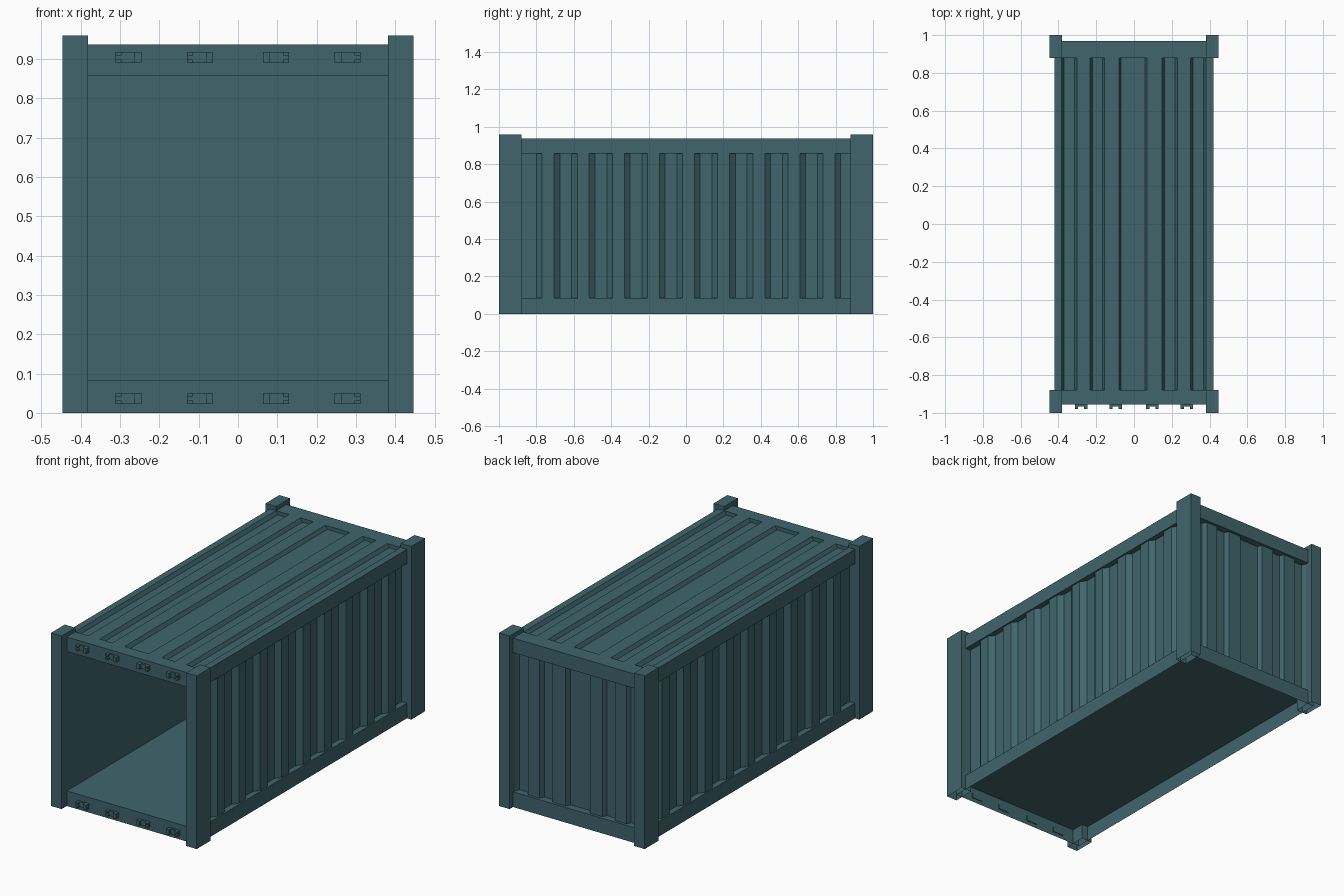
import bpy, bmesh
from mathutils import Vector

if "Cube" in bpy.data.objects:
    bpy.data.objects.remove(bpy.data.objects["Cube"])

paint = bpy.data.materials.new("teal_paint")
paint.diffuse_color = (0.05, 0.13, 0.15, 1)
paint.use_nodes = True
paint.node_tree.nodes["Principled BSDF"].inputs["Base Color"].default_value = paint.diffuse_color


def finish(bm, name, normals=True):
    if normals:
        bmesh.ops.recalc_face_normals(bm, faces=bm.faces)
    me = bpy.data.meshes.new(name)
    bm.to_mesh(me)
    bm.free()
    me.materials.append(paint)
    ob = bpy.data.objects.new(name, me)
    bpy.context.collection.objects.link(ob)
    return ob


def add_box(bm, x, y, z, open_bottom=False):
    vs = bmesh.ops.create_cube(bm, size=1)["verts"]
    for v in vs:
        v.co = Vector([a + (b - a) * (c + 0.5) for (a, b), c in zip((x, y, z), v.co)])
    if open_bottom:
        low = [f for f in {f for v in vs for f in v.link_faces}
               if all(v.co.z < z[0] + 1e-5 for v in f.verts)]
        bmesh.ops.delete(bm, geom=low, context="FACES_ONLY")


def box(name, x, y, z, open_bottom=False):
    bm = bmesh.new()
    add_box(bm, x, y, z, open_bottom)
    return finish(bm, name, not open_bottom)


def prism(name, points, offset):
    """Extrude a closed 3D outline along an offset."""
    bm = bmesh.new()
    face = bm.faces.new([bm.verts.new(p) for p in points])
    new = bmesh.ops.extrude_face_region(bm, geom=[face], use_keep_orig=True)["geom"]
    bmesh.ops.translate(bm, vec=offset, verts=[v for v in new if isinstance(v, bmesh.types.BMVert)])
    return finish(bm, name)


FLOOR, CEIL, ROOF = 0.084, 0.857, 0.937

# Base: skirt and floor as one sheet, open underneath
box("base_frame", (-0.42, 0.42), (-0.955, 0.97), (0, FLOOR), True)

# Corner posts, open underneath
for sx in (-1, 1):
    for sy in (-1, 1):
        box("corner_post", sorted((sx * 0.382, sx * 0.447)),
            sorted((sy * 0.88, sy)), (0, 0.96), True)

# Shared groove pattern across the width: (left, right) of each recess
grooves = [(-0.383, -0.303), (-0.232, -0.155), (-0.08, 0.07), (0.149, 0.23), (0.3, 0.381)]


def grooved(high, low):
    pts = []
    for a, b in grooves:
        pts += [(a, high), (a + 0.012, low), (b - 0.012, low), (b, high)]
    return pts


# Grooved roof with its side rails
line = [(-0.42, CEIL), (-0.42, ROOF)] + grooved(ROOF, ROOF - 0.02) + [(0.42, ROOF), (0.42, CEIL)]
prism("roof", [(x, -0.88, z) for x, z in line], (0, 1.76, 0))

# Upper end beams
box("front_top_beam", (-0.4, 0.4), (-0.955, -0.88), (CEIL, ROOF))
box("back_top_beam", (-0.4, 0.4), (0.88, 0.97), (CEIL, ROOF))

# Corrugated back wall, flat inside
line = [(-0.4, 0.9), (-0.4, 0.955)] + grooved(0.955, 0.93) + [(0.4, 0.955), (0.4, 0.9)]
prism("back_wall", [(x, y, FLOOR) for x, y in line], (0, 0, CEIL - FLOOR))

# Corrugated side walls, flat inside
OUT, IN = 0.412, 0.388
wave = [(IN, -0.9)]
for k in range(9):
    s = -0.705 + 0.1877 * k
    wave += [(IN, s - 0.094), (OUT, s - 0.064), (OUT, s), (IN, s + 0.03)]
wave += [(IN, 0.9), (0.381, 0.9), (0.381, -0.9)]
for name, side in (("right_wall", 1), ("left_wall", -1)):
    prism(name, [(side * x, y, FLOOR) for x, y in wave], (0, 0, CEIL - FLOOR))

# Door hinge lugs on the front beams: base plate, inner block, two outer prongs
for z0 in (0.022, 0.89):
    for side in (-1, 1):
        for outer in (0.13, 0.312):
            bm = bmesh.new()
            parts = [(0.067, 0, -0.965, 0, 0.028), (0.067, 0.048, -0.98, 0, 0.028),
                     (0.016, 0, -0.98, 0, 0.009), (0.016, 0, -0.98, 0.019, 0.028)]
            for far, near, y, lo, hi in parts:
                add_box(bm, sorted((side * (outer - far), side * (outer - near))),
                        (y, -0.95), (z0 + lo, z0 + hi))
            finish(bm, "hinge_lug")
